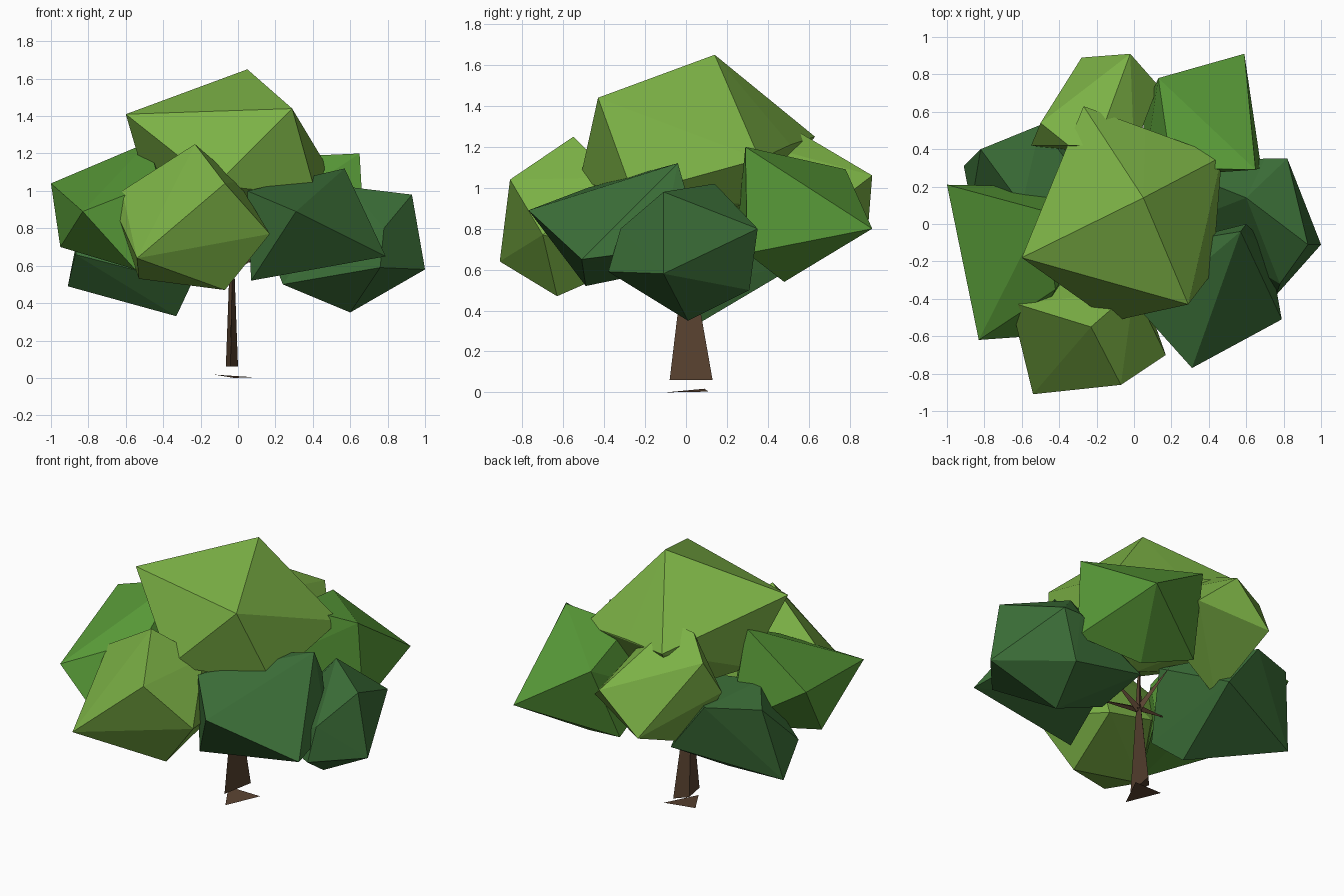
import bpy, bmesh, math
from mathutils import Vector


def material(name, rgb):
    m = bpy.data.materials.new(name)
    m.diffuse_color = (*rgb, 1)
    return m


OLIVE = material("olive_leaf", (0.20, 0.44, 0.06))
GREEN = material("green_leaf", (0.10, 0.33, 0.04))
DARK = material("dark_leaf", (0.045, 0.16, 0.04))
BARK = material("bark", (0.10, 0.055, 0.03))


def finish(bm, name, mat):
    bmesh.ops.recalc_face_normals(bm, faces=bm.faces)
    me = bpy.data.meshes.new(name)
    bm.to_mesh(me)
    bm.free()
    me.materials.append(mat)
    ob = bpy.data.objects.new(name, me)
    bpy.context.collection.objects.link(ob)
    return ob


def clump(name, mat, *corners):
    """Faceted leaf clump: convex hull around a few corner points."""
    bm = bmesh.new()
    for c in corners:
        bm.verts.new(c)
    bmesh.ops.convex_hull(bm, input=bm.verts[:])
    loose = [v for v in bm.verts if not v.link_faces]
    bmesh.ops.delete(bm, geom=loose, context='VERTS')
    return finish(bm, name, mat)


def limb(name, start, end, r):
    """Three-sided branch tapering to a point."""
    a, b = Vector(start), Vector(end)
    q = (b - a).to_track_quat('Z', 'Y')
    ring = [a + q @ Vector((r * math.cos(t), r * math.sin(t), 0))
            for t in (0, 2.094, 4.189)]
    return clump(name, BARK, *ring, b)


# Crown
clump("crown_top", OLIVE,
      (.05, .14, 1.65), (-.60, -.18, 1.41), (.29, -.43, 1.44), (.47, .36, 1.14),
      (.06, .51, 1.21), (-.27, .63, 1.25), (-.12, -.52, 1.03), (.42, -.26, .97),
      (.28, .28, .92), (-.2, .38, .9), (-.48, .05, 1.0), (0, 0, .82))

# Left and back-left clumps
clump("left_clump", GREEN,
      (-1, .21, 1.04), (-.83, -.62, .89), (-.95, -.02, .70), (-.48, .07, 1.26),
      (-.55, -.6, .58), (-.42, -.35, 1.05), (-.45, .2, .68), (-.25, -.1, .65))
clump("back_left_low_clump", DARK,
      (-.91, .31, .49), (-.87, .1, .66), (-.82, .40, .95), (-.5, .53, .93),
      (-.27, .54, .62), (-.33, .05, .33), (-.6, .1, .97), (-.15, .05, .88),
      (-.25, -.14, .5))

# Back clumps
clump("back_clump", OLIVE,
      (-.02, .91, 1.06), (-.28, .89, .81), (-.5, .54, 1.22), (-.2, .42, 1.35),
      (-.35, .42, 1.33), (-.55, .42, 1.0), (-.3, .38, .6), (.13, .74, .93),
      (0, .4, 1.2), (0, .4, .8))
clump("back_right_clump", GREEN,
      (.59, .91, .80), (.65, .29, 1.20), (.13, .78, 1.09), (.35, .48, .54),
      (.05, .6, .62), (.68, .30, .68), (.2, .3, 1.18), (.05, .25, .8))

# Front clumps
clump("front_left_clump", OLIVE,
      (-.23, -.55, 1.25), (-.07, -.86, 1.04), (-.54, -.91, .64), (.17, -.70, .77),
      (-.07, -.63, .47), (-.53, -.58, .53), (-.62, -.43, 1.0), (-.64, -.5, .86),
      (0, -.35, 1.05), (-.3, -.2, .7), (0, -.22, .65))
clump("front_right_clump", DARK,
      (.31, -.77, .89), (.07, -.49, .52), (.79, -.51, .65), (.57, -.04, 1.12),
      (.05, -.48, 1.0), (.6, 0, .98), (.2, -.1, 1.03), (.2, -.1, .6),
      (.72, -.12, .7))

# Right clump
clump("right_clump", DARK,
      (.93, -.11, .98), (1, -.11, .58), (.82, .35, .80), (.60, .01, .35),
      (.78, -.32, .80), (.76, -.38, .59), (.70, .31, .5), (.60, .14, 1.02),
      (.70, .35, .8), (.24, 0, .5), (.2, .3, .6))

# Three-sided trunk
clump("trunk", BARK,
      (0, .13, .06), (-.065, .06, .06), (-.04, -.08, .06),
      (-.02, .035, .6), (-.045, .01, .6), (-.03, -.015, .6))

# Branches fanning out from the top of the trunk
fork = (-.03, .01, .58)
for i, tip in enumerate([(-.03, .01, .98), (.2, .02, .72), (-.28, -.02, .62),
                         (-.15, .15, .85), (.1, -.25, .72)]):
    limb(f"branch_{i + 1}", fork, tip, .022)

# Flat triangular foot on the ground
bm = bmesh.new()
bm.faces.new([bm.verts.new(p) for p in
              ((.08, .11, .004), (-.13, .09, .018), (-.02, -.10, 0))])
finish(bm, "trunk_foot", BARK)
